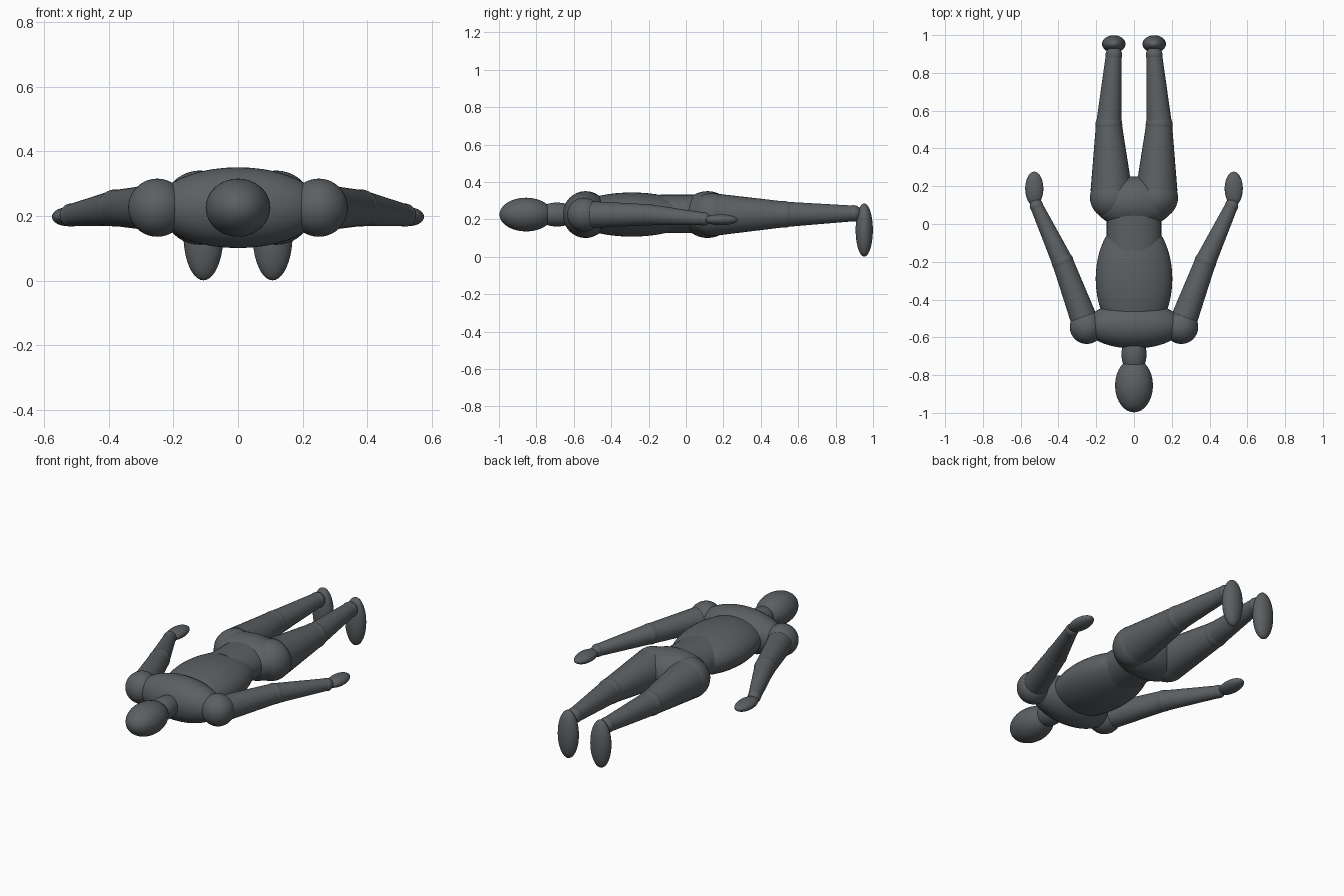
import bpy, math
from mathutils import Vector

if "Cube" in bpy.data.objects:
    bpy.data.objects.remove(bpy.data.objects["Cube"])

grey = bpy.data.materials.new("slate grey")
grey.diffuse_color = (0.105, 0.116, 0.123, 1)
grey.use_nodes = True
grey.node_tree.nodes["Principled BSDF"].inputs["Base Color"].default_value = grey.diffuse_color


def finish(name):
    ob = bpy.context.object
    ob.name = name
    ob.data.materials.append(grey)
    bpy.ops.object.shade_smooth_by_angle(angle=math.radians(40))
    return ob


def ellipsoid(name, center, radii):
    # poles run along the body (y axis)
    bpy.ops.mesh.primitive_uv_sphere_add(segments=40, ring_count=24, radius=1,
                                         location=center,
                                         rotation=(math.pi / 2, 0, 0))
    bpy.context.object.scale = (radii[0], radii[2], radii[1])
    return finish(name)


def limb(name, a, b, ra, rb, flat=1.0):
    # tapered round segment from a to b
    a, b = Vector(a), Vector(b)
    d = b - a
    bpy.ops.mesh.primitive_cone_add(vertices=32, radius1=ra, radius2=rb,
                                    depth=d.length, location=(a + b) / 2)
    ob = bpy.context.object
    ob.rotation_euler = d.to_track_quat('Z', 'Y').to_euler()
    ob.scale = (1, flat, 1)
    return finish(name)


Z = 0.226

# head, neck and torso
ellipsoid("head", (0, -0.855, Z), (0.1, 0.142, 0.09))
ellipsoid("neck", (0, -0.69, Z), (0.066, 0.11, 0.064))
ellipsoid("chest", (0, -0.537, Z), (0.26, 0.122, 0.125))
ellipsoid("abdomen", (0, -0.29, Z), (0.203, 0.33, 0.118))
waist = limb("waist", (0, -0.14, Z + 0.004), (0, 0.08, Z + 0.004), 0.145, 0.145)
waist.rotation_euler = (math.pi / 2, 0, 0)
waist.scale = (1, 0.103 / 0.145, 1)
ellipsoid("pelvis", (0, 0.115, Z), (0.215, 0.137, 0.125))

for s, side in ((-1, "left"), (1, "right")):
    # arm
    shoulder = (s * 0.25, -0.545, Z)
    elbow = (s * 0.378, -0.2, 0.225)
    wrist = (s * 0.516, 0.095, 0.203)
    ellipsoid(side + "_shoulder", shoulder, (0.09, 0.09, 0.09))
    limb(side + "_upper_arm", shoulder, elbow, 0.073, 0.056)
    ellipsoid(side + "_elbow", elbow, (0.058, 0.058, 0.058))
    limb(side + "_forearm", elbow, wrist, 0.056, 0.034)
    ellipsoid(side + "_wrist", wrist, (0.036, 0.036, 0.036))
    ellipsoid(side + "_hand", (s * 0.528, 0.187, 0.198), (0.048, 0.09, 0.029))

    # leg
    hip = (s * 0.118, 0.14, Z)
    knee = (s * 0.133, 0.525, 0.227)
    ankle = (s * 0.107, 0.895, 0.232)
    ellipsoid(side + "_hip", hip, (0.115, 0.115, 0.115))
    limb(side + "_thigh", (s * 0.12, 0.18, Z), knee, 0.11, 0.069)
    ellipsoid(side + "_knee", knee, (0.071, 0.071, 0.071))
    limb(side + "_shin", knee, ankle, 0.068, 0.042)
    ellipsoid(side + "_ankle", ankle, (0.044, 0.044, 0.044))
    ellipsoid(side + "_foot", (s * 0.107, 0.953, 0.143), (0.062, 0.046, 0.142))
